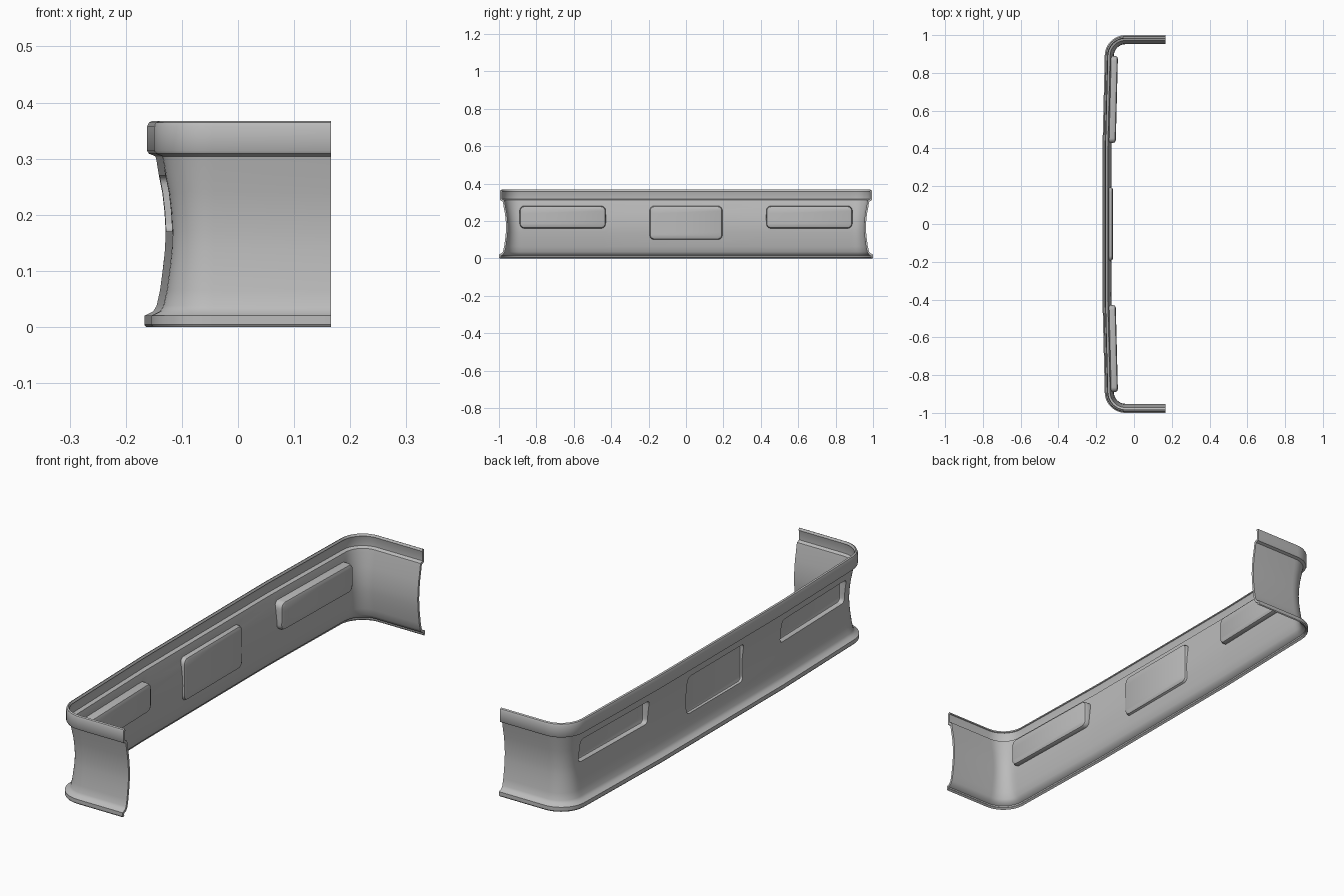
import bpy, bmesh, math
from mathutils import Vector

if "Cube" in bpy.data.objects:
    bpy.data.objects.remove(bpy.data.objects["Cube"])

FRONT, KINK, TILT = -0.167, 0.41, 0.025   # main panel plane and its swept-back sides
THICK = 0.01

# Plan outline: end wall, rounded corner, swept panel, flat centre, then mirrored
half = [Vector((0.166, 1.0))]
for i in range(11):
    a = math.radians(90 + 8.7 * i)
    half.append(Vector((-0.045 + 0.11 * math.cos(a), 0.89 + 0.11 * math.sin(a))))
for y in (0.88, 0.44, KINK, 0.185):
    half.append(Vector((FRONT + TILT * max(0, y - KINK), y)))
path = half + [Vector((p.x, -p.y)) for p in reversed(half)]

# Wall section: (inset from outline, height)
section = [(0.003, 0), (0, 0.004), (0, 0.02), (0.016, 0.028), (0.022, 0.038),
           (0.028, 0.065), (0.034, 0.11), (0.037, 0.14), (0.038, 0.17),
           (0.036, 0.205), (0.032, 0.24), (0.026, 0.27), (0.022, 0.295),
           (0.020, 0.304), (0.008, 0.309), (0.005, 0.314), (0.005, 0.357),
           (0.008, 0.364), (0.014, 0.367)]


def inward(i):
    """Mitred inward direction of the outline at point i."""
    dirs = []
    if i > 0:
        dirs.append((path[i] - path[i - 1]).normalized())
    if i < len(path) - 1:
        dirs.append((path[i + 1] - path[i]).normalized())
    n = sum((Vector((-d.y, d.x)) for d in dirs), Vector((0, 0))).normalized()
    return n / n.dot(Vector((-dirs[0].y, dirs[0].x)))


# Swept sheet
bm = bmesh.new()
grid = []
for i, p in enumerate(path):
    n = inward(i)
    grid.append([bm.verts.new((p.x + n.x * s, p.y + n.y * s, z)) for s, z in section])
for a, b in zip(grid, grid[1:]):
    for j in range(len(section) - 1):
        bm.faces.new((a[j], b[j], b[j + 1], a[j + 1]))


def press_pocket(y0, y1, z0, z1, inset):
    """Press a rounded rectangular recess into the main panel."""
    def floor_x(y):
        return FRONT + inset + TILT * max(0, abs(y) - KINK)

    faces = []
    for f in bm.faces:
        c = f.calc_center_median()
        if y0 < c.y < y1 and z0 < c.z < z1 and c.x < -0.1:
            faces.append(f)
    new = bmesh.ops.extrude_face_region(bm, geom=faces)["geom"]
    old = [f for f in faces if f.is_valid]
    if old:
        bmesh.ops.delete(bm, geom=old, context='FACES')
    verts = [g for g in new if isinstance(g, bmesh.types.BMVert)]
    for v in verts:
        v.co.x = floor_x(v.co.y)
    ys, zs = [v.co.y for v in verts], [v.co.z for v in verts]
    inside = set(verts)
    corners = []
    for v in verts:
        if min(v.co.y - min(ys), max(ys) - v.co.y) < 0.01 and \
                min(v.co.z - min(zs), max(zs) - v.co.z) < 0.001:
            corners += [e for e in v.link_edges if e.other_vert(v) not in inside]
    bmesh.ops.bevel(bm, geom=corners, offset=0.016, segments=4, profile=0.5, affect='EDGES')
    # Soften the edge between pocket floor and its sides
    rim = [e for e in bm.edges if len(e.link_faces) == 2 and e.calc_face_angle(0) > 0.8
           and all(abs(v.co.x - floor_x(v.co.y)) < 1e-4 and z0 - 0.01 < v.co.z < z1 + 0.01
                   and y0 - 0.02 < v.co.y < y1 + 0.02 for v in e.verts)]
    bmesh.ops.bevel(bm, geom=rim, offset=0.006, segments=2, profile=0.5, affect='EDGES')


press_pocket(0.43, 0.881, 0.169, 0.271, 0.060)
press_pocket(-0.881, -0.43, 0.169, 0.271, 0.060)
press_pocket(-0.2, 0.2, 0.109, 0.271, 0.046)

mesh = bpy.data.meshes.new("bumper_shell")
bm.to_mesh(mesh)
bm.free()
shell = bpy.data.objects.new("bumper_shell", mesh)
bpy.context.collection.objects.link(shell)

# Single grey finish
grey = bpy.data.materials.new("plain_grey")
grey.use_nodes = True
color = (0.5, 0.5, 0.5, 1)
grey.diffuse_color = color
grey.node_tree.nodes["Principled BSDF"].inputs["Base Color"].default_value = color
mesh.materials.append(grey)

# Sheet thickness and shading
bpy.ops.object.select_all(action='DESELECT')
shell.select_set(True)
bpy.context.view_layer.objects.active = shell
solid = shell.modifiers.new("thickness", 'SOLIDIFY')
solid.thickness = THICK
solid.offset = -1
solid.use_even_offset = True
bpy.ops.object.modifier_apply(modifier=solid.name)
bpy.ops.object.shade_smooth_by_angle(angle=math.radians(35))
